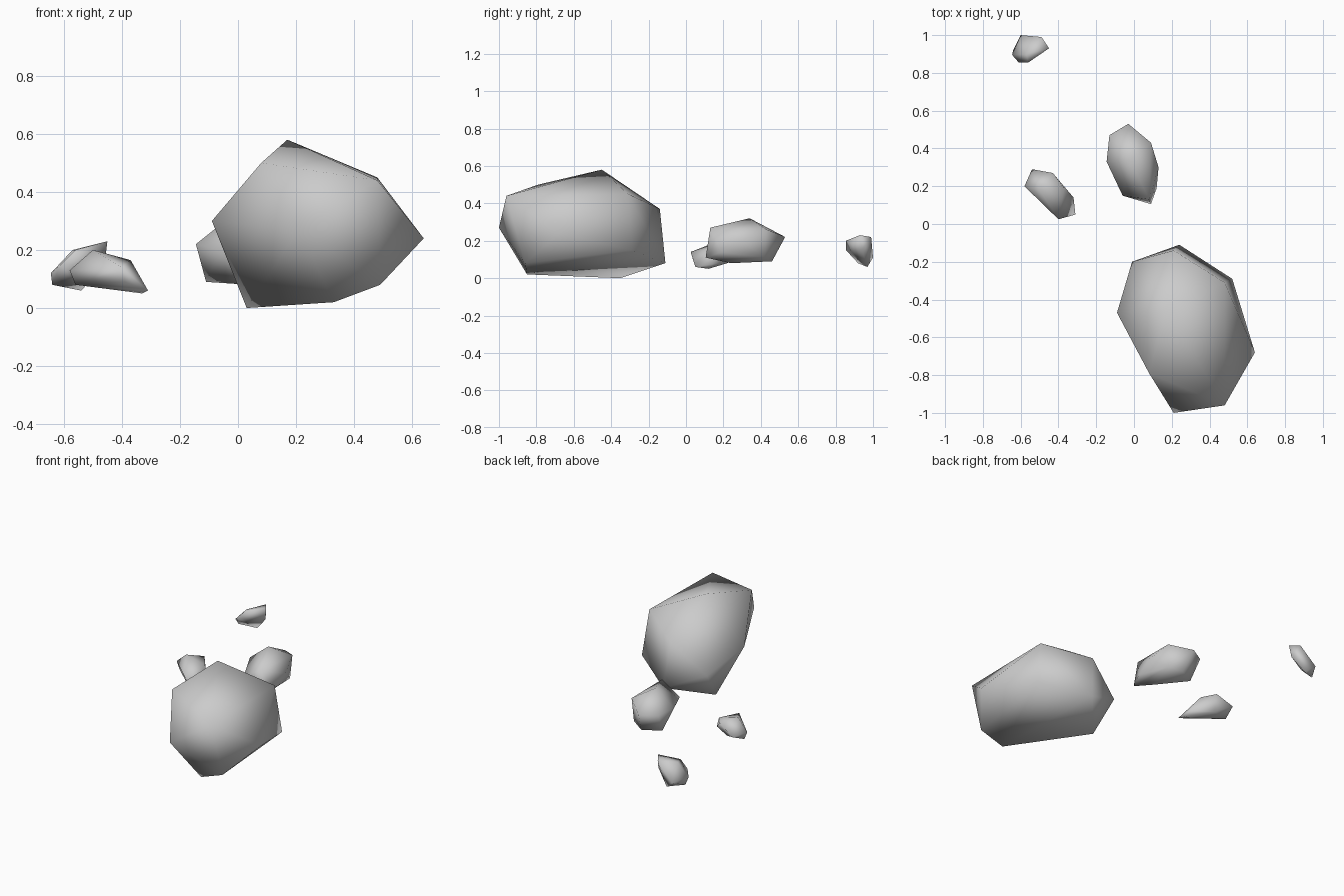
import bpy, bmesh


def rock(name, points):
    """Faceted stone: convex hull stretched over a few corner points."""
    bm = bmesh.new()
    for p in points:
        bm.verts.new(p)
    res = bmesh.ops.convex_hull(bm, input=bm.verts[:])
    loose = {g for g in res["geom_interior"] + res["geom_unused"]
             if isinstance(g, bmesh.types.BMVert)}
    bmesh.ops.delete(bm, geom=list(loose), context='VERTS')
    bmesh.ops.recalc_face_normals(bm, faces=bm.faces[:])
    for f in bm.faces:
        f.smooth = True
    mesh = bpy.data.meshes.new(name)
    bm.to_mesh(mesh)
    bm.free()
    obj = bpy.data.objects.new(name, mesh)
    bpy.context.collection.objects.link(obj)
    return obj


# Large boulder at the front right
rock("boulder", [
    (.03, -.35, 0), (.33, -.85, .02), (.49, -.86, .08),
    (-.01, -.20, .19), (.24, -.11, .08), (.52, -.29, .15),
    (.64, -.68, .24), (.21, -1.0, .27), (-.09, -.47, .30),
    (.21, -.14, .37), (.48, -.31, .45), (.48, -.96, .44),
    (.08, -.79, .50), (.17, -.45, .58)])

# Medium stone behind the boulder
rock("medium_stone", [
    (-.03, .53, .22), (.09, .43, .26), (.08, .42, .11), (.13, .30, .20),
    (.12, .19, .14), (.09, .105, .11), (.08, .13, .27), (-.02, .34, .32),
    (-.145, .33, .22), (-.13, .47, .22), (-.11, .40, .09), (0, .46, .09),
    (.04, .24, .08), (-.06, .15, .20)])

# Small flat stone on the left
rock("flat_stone", [
    (-.58, .20, .13), (-.54, .29, .12), (-.43, .27, .175), (-.56, .20, .08),
    (-.50, .18, .20), (-.37, .19, .165), (-.40, .025, .14), (-.39, .04, .09),
    (-.31, .05, .06), (-.32, .14, .075), (-.33, .12, .05), (-.45, .22, .08)])

# Pebble at the back
rock("back_pebble", [
    (-.60, 1.0, .11), (-.49, .99, .22), (-.45, .93, .23), (-.46, .94, .15),
    (-.57, .90, .20), (-.56, .855, .20), (-.61, .855, .15),
    (-.645, .895, .12), (-.64, .92, .08), (-.54, .97, .06)])
